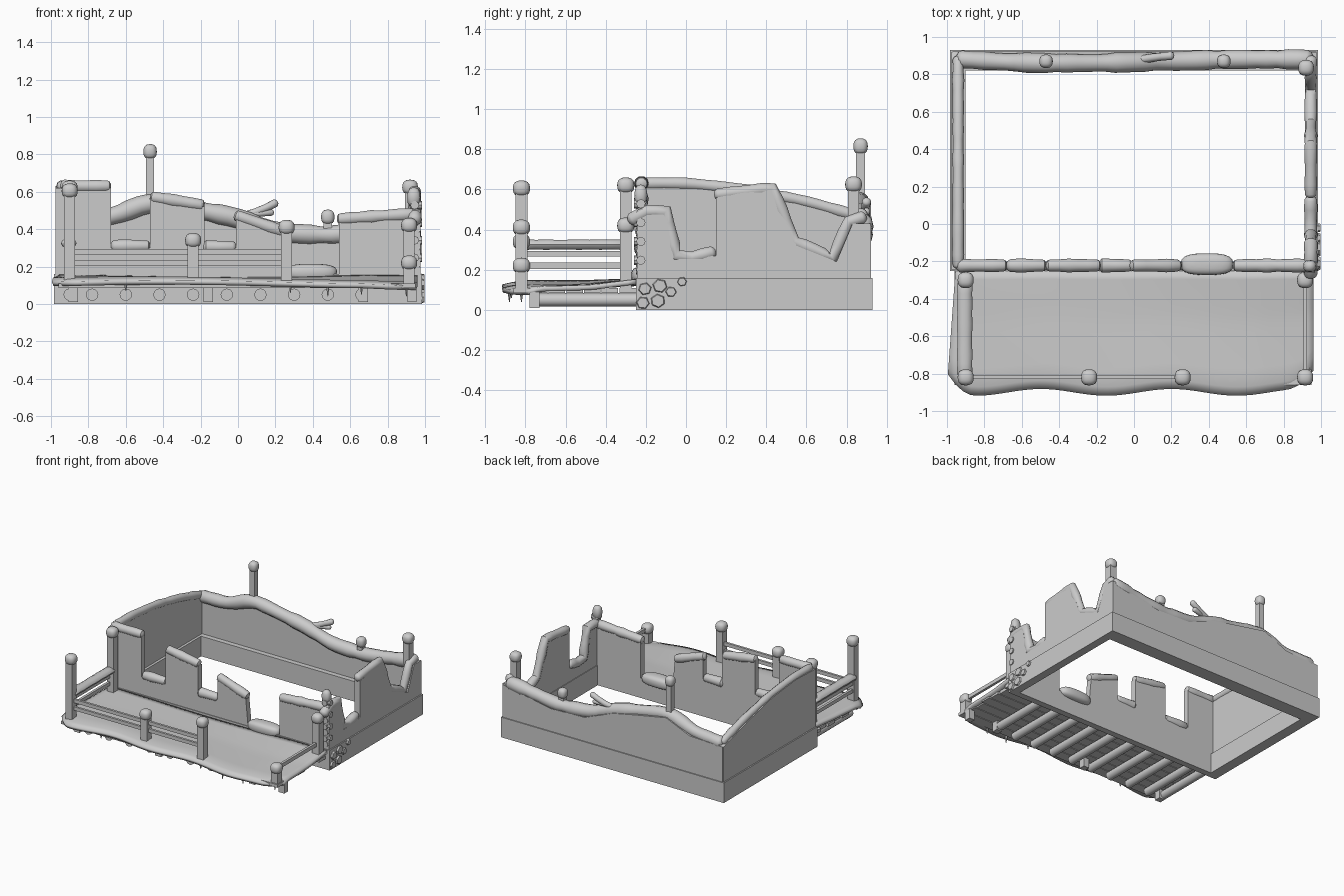
import bpy, bmesh, math, random
from mathutils import Vector

if "Cube" in bpy.data.objects:
    bpy.data.objects.remove(bpy.data.objects["Cube"])
random.seed(4)


def finish(name, bm, smooth=True):
    bmesh.ops.recalc_face_normals(bm, faces=bm.faces)
    me = bpy.data.meshes.new(name)
    bm.to_mesh(me)
    bm.free()
    ob = bpy.data.objects.new(name, me)
    bpy.context.collection.objects.link(ob)
    if smooth:
        bpy.context.view_layer.objects.active = ob
        bpy.ops.object.select_all(action='DESELECT')
        ob.select_set(True)
        bpy.ops.object.shade_smooth_by_angle(angle=math.radians(40))
    return ob


def box(name, x0, x1, y0, y1, z0, z1):
    bm = bmesh.new()
    bmesh.ops.create_cube(bm, size=1)
    for v in bm.verts:
        v.co = Vector((x1 if v.co.x > 0 else x0, y1 if v.co.y > 0 else y0,
                       z1 if v.co.z > 0 else z0))
    return finish(name, bm, False)


def wall(name, profile, axis, a, b):
    """Extrude a side profile (u, z) between a and b along the given axis."""
    bm = bmesh.new()
    ends = [[bm.verts.new((u, d, z) if axis == 'y' else (d, u, z)) for u, z in profile] for d in (a, b)]
    for e in ends:
        bm.faces.new(e)
    n = len(profile)
    for i in range(n):
        j = (i + 1) % n
        bm.faces.new((ends[0][i], ends[0][j], ends[1][j], ends[1][i]))
    return finish(name, bm, False)


def tube(name, pts, r, sides=10, flat=1.0, wobble=0.1, rounded=True, soften=1):
    """Round-ended, slightly uneven roll following a path."""
    pts = [Vector(p) for p in pts]
    path = []
    for a, b in zip(pts, pts[1:]):
        n = max(1, int((b - a).length / 0.05)) if rounded else 1
        path += [a.lerp(b, i / n) for i in range(n)]
    path.append(pts[-1])
    for _ in range(soften if rounded else 0):
        path = [path[0]] + [(path[i - 1] + path[i] * 2 + path[i + 1]) / 4
                            for i in range(1, len(path) - 1)] + [path[-1]]
    radii = [r * (1 + random.uniform(-wobble, wobble)) for _ in path]
    if rounded:
        d0, d1 = (path[0] - path[1]).normalized(), (path[-1] - path[-2]).normalized()
        path = [path[0] + d0 * r * .6, path[0] + d0 * r * .35] + path + \
               [path[-1] + d1 * r * .35, path[-1] + d1 * r * .6]
        radii = [r * .35, r * .8] + radii + [r * .8, r * .35]
    bm, rings = bmesh.new(), []
    horiz = pts[-1] - pts[0]
    side = Vector((-horiz.y, horiz.x, 0))
    side = side.normalized() if side.length > 1e-4 else Vector((1, 0, 0))
    for i, p in enumerate(path):
        t = (path[min(i + 1, len(path) - 1)] - path[max(i - 1, 0)]).normalized()
        up = t.cross(side).normalized()
        rings.append([bm.verts.new(p + radii[i] * (side * math.cos(k * math.tau / sides)
                      + up * flat * math.sin(k * math.tau / sides))) for k in range(sides)])
    for a, b in zip(rings, rings[1:]):
        for k in range(sides):
            bm.faces.new((a[k], a[(k + 1) % sides], b[(k + 1) % sides], b[k]))
    bm.faces.new(rings[0])
    bm.faces.new(rings[-1])
    return finish(name, bm)


def blob(name, c, s, sub=2, jitter=0.0, smooth=True, power=1.0):
    """Lumpy ellipsoid; a power below 1 makes it boxier."""
    bm = bmesh.new()
    bmesh.ops.create_icosphere(bm, subdivisions=sub, radius=1)
    for v in bm.verts:
        v.co = Vector([c[i] + math.copysign(abs(v.co[i]) ** power, v.co[i]) * s[i]
                       * (1 + random.uniform(-jitter, jitter)) for i in range(3)])
    return finish(name, bm, smooth)


def post(name, x, y, z0, top, w=0.029):
    box(name, x - w, x + w, y - w, y + w, z0, top - 0.05)
    blob(name + "_snow_cap", (x, y, top - 0.045), (w + .014, w + .014, .04), 3, 0, True, .8)


# Foundation ring: four beams, open in the middle
box("foundation_back", -.985, .985, .82, .93, 0, .16)
box("foundation_front", -.985, .985, -.25, -.2, 0, .16)
box("foundation_left", -.985, -.9, -.2, .82, 0, .16)
box("foundation_right", .92, .985, -.2, .82, 0, .16)

# Ruined walls
front = [(-.97, .12), (.97, .12), (.97, .47), (.54, .44), (.54, .16), (.26, .16), (.24, .37),
         (-.01, .46), (-.01, .3), (-.18, .3), (-.18, .52), (-.47, .57), (-.47, .3), (-.68, .3),
         (-.68, .62), (-.97, .62)]
wall("front_wall", front, 'y', -.245, -.2)
back = [(-.97, .12), (.975, .12), (.975, .42), (.55, .34), (.25, .35), (0, .45), (-.2, .49),
        (-.47, .54), (-.68, .45), (-.97, .44)]
wall("back_wall", back, 'y', .86, .922)
left = [(-.245, .12), (.92, .12), (.92, .44), (.6, .53), (.3, .6), (0, .63), (-.245, .62)]
wall("left_wall", left, 'x', -.975, -.92)
right = [(-.245, .12), (.92, .12), (.92, .43), (.83, .43), (.75, .24), (.55, .32), (.43, .61),
         (.15, .56), (.15, .27), (-.06, .25), (-.1, .48), (-.245, .48)]
wall("right_wall", right, 'x', .925, .975)

# Snow lying on the broken wall tops
tube("back_wall_snow", [(-.92, .88, .45), (-.68, .865, .46), (-.47, .86, .55), (-.2, .86, .5), (0, .865, .46),
     (.22, .87, .38), (.5, .88, .365), (.93, .88, .43)], .05, 12, soften=2)
tube("left_wall_snow", [(-.94, -.22, .63), (-.94, 0, .63), (-.94, .3, .6), (-.94, .6, .54),
     (-.94, .88, .46)], .03)
tube("right_wall_snow", [(.945, .16, .575), (.945, .43, .605), (.945, .54, .34), (.945, .73, .26),
     (.945, .81, .44), (.945, .88, .46)], .033, soften=0)
tube("right_window_snow", [(.945, -.27, .45), (.945, -.2, .49), (.945, -.1, .49), (.945, -.05, .27),
     (.945, .03, .26), (.945, .13, .285)], .033, soften=0)
front_snow = [("left_top", -.93, .63, -.7, .63), ("sill_one", -.66, .31, -.49, .31),
              ("middle_top", -.45, .57, -.2, .53), ("sill_two", -.17, .305, -.03, .305),
              ("slope_top", -.0, .47, .23, .39), ("right_top", .55, .455, .93, .48)]
for n, x0, z0, x1, z1 in front_snow:
    tube("front_snow_" + n, [(x0, -.222, z0), (x1, -.222, z1)], .035)
blob("doorway_snow_pile", (.39, -.215, .17), (.14, .058, .045), 3, 0, True, .7)
tube("broken_branch", [(-.02, .87, .46), (.1, .89, .49), (.2, .9, .54)], .022)
tube("broken_twig", [(.08, .88, .48), (.18, .9, .49)], .018)

# Upright posts standing on the ruin
post("back_left_post", -.47, .87, .5, .86, .022)
post("back_middle_post", .48, .87, .33, .51, .022)
post("back_right_post", .92, .835, .4, .67, .028)

# Stacked log ends at the broken front corner
for i in range(8):
    z = .2 + i * .047
    tube("corner_log_%d" % i, [(.92, -.225, z), (.975 + .008 * (i % 2), -.225, z)], .023, 8, rounded=False, wobble=0)
    tube("corner_log_side_%d" % i, [(.945, -.2, z), (.945, -.25 - .01 * (i % 2), z)], .023, 8, rounded=False, wobble=0)
blob("corner_snow_cap", (.94, -.225, .57), (.036, .033, .055), 2, 0, True, .8)

# Flat stones set in the right-hand front corner
for y, z, s in [(-.215, .035, .036), (-.14, .045, .04), (-.205, .105, .036), (-.13, .12, .04),
                (-.075, .09, .03), (-.02, .14, .026)]:
    bm = bmesh.new()
    bmesh.ops.create_cone(bm, segments=6, radius1=s, radius2=s * .8, depth=.025, cap_ends=True)
    turn = random.random()
    for v in bm.verts:
        a = math.atan2(v.co.y, v.co.x) + turn
        r = v.co.xy.length
        v.co = Vector((.988 + v.co.z * .8, y + r * math.cos(a), max(.002, z + r * .95 * math.sin(a))))
    finish("corner_stone", bm, False)

# Porch deck planks and supporting logs
for i in range(7):
    y = -.86 + i * .088
    box("deck_plank_%d" % i, -.96 + .015 * (i % 2), .95 - .012 * (i % 3), y, y + .082, .085, .11)
for i in range(10):
    x = -.9 + .12 * min(i, 1) + .18 * max(0, i - 1)
    tube("deck_log_%d" % i, [(x, -.78, .05), (x, -.25, .05)], .033, 12, rounded=False, wobble=0)
for x in (-.88, -.16, .67, .93):
    box("deck_footing", x - .025, x + .025, -.78, -.73, .01, .09)

# Snow blanket over the deck with an uneven drooping edge
bm = bmesh.new()
nx, ny, rows = 48, 14, []
for i in range(nx + 1):
    u = i / nx
    x = -.995 + 1.955 * u
    edge = -.9 - .018 * math.cos((x - .55) * 9)
    corner = max(0, abs(u - .5) * 2 - .85) / .15
    edge += .1 * corner ** 2
    row = []
    for j in range(ny + 1):
        v = j / ny
        z = .138 + .01 * math.sin(5 * u + 2 * v) + .025 * max(0, v - .6) * (1 + u)
        z -= .02 * max(0, (.12 - v) / .12)
        z -= .012 * max(0, (u - .85) / .15)
        row.append(bm.verts.new((x + .04 * v * (1 - u), edge + (-.25 - edge) * v, z)))
    rows.append(row)
for a, b in zip(rows, rows[1:]):
    for j in range(ny):
        bm.faces.new((a[j], b[j], b[j + 1], a[j + 1]))
snow = finish("deck_snow", bm)
mod = snow.modifiers.new("thickness", 'SOLIDIFY')
mod.thickness, mod.offset = .025, -1

# Icicles below the deck edge
for x, y, h in [(.28, -.87, .05), (.48, -.88, .07), (.66, -.88, .06), (.9, -.82, .07), (-.6, -.87, .04)]:
    bm = bmesh.new()
    bmesh.ops.create_cone(bm, segments=6, radius1=.002, radius2=.012, depth=h, cap_ends=True)
    bmesh.ops.translate(bm, verts=bm.verts, vec=(x, y, .11 - h / 2))
    finish("icicle", bm)

# Porch posts
for n, x, y, top in [("rear_left", -.9, -.3, .665), ("front_left", -.9, -.82, .65), ("front_middle", -.24, -.82, .385),
                     ("front_door", .26, -.82, .455), ("front_right", .915, -.82, .265), ("rear_right", .915, -.3, .465)]:
    post("porch_post_" + n, x, y, .09, top)

# Porch rails
for z in (.22, .28):
    box("front_rail", -.9, .26, -.828, -.81, z - .014, z + .014)
    box("left_rail", -.92, -.9, -.82, -.3, z - .014, z + .014)
tube("left_rail_snow", [(-.905, -.8, .325), (-.905, -.32, .325)], .04, flat=.65, wobble=.05)
box("right_rail", .905, .925, -.82, -.3, .205, .235)
